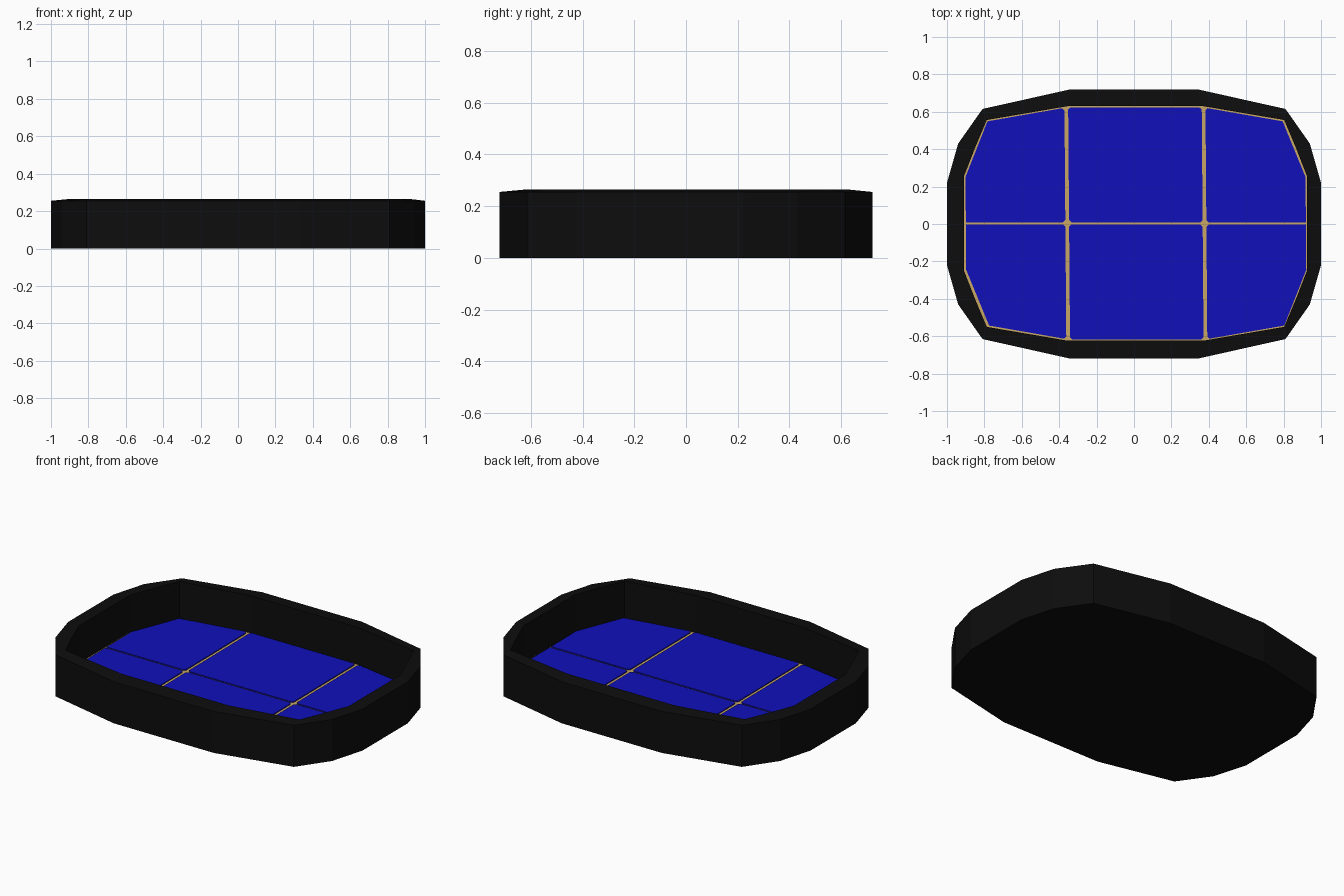
import bpy
import bmesh

if "Cube" in bpy.data.objects:
    bpy.data.objects.remove(bpy.data.objects["Cube"])


def material(name, rgb):
    m = bpy.data.materials.new(name)
    m.diffuse_color = (*rgb, 1)
    m.use_nodes = True
    m.node_tree.nodes["Principled BSDF"].inputs["Base Color"].default_value = m.diffuse_color
    return m


BLACK = material("black", (0.004, 0.004, 0.004))
BLUE = material("deep blue", (0.005, 0.005, 0.5))
TAN = material("tan", (0.58, 0.39, 0.125))


def add_object(name, bm, mat):
    bmesh.ops.recalc_face_normals(bm, faces=bm.faces[:])
    me = bpy.data.meshes.new(name)
    bm.to_mesh(me)
    bm.free()
    me.materials.append(mat)
    ob = bpy.data.objects.new(name, me)
    bpy.context.collection.objects.link(ob)
    return ob


def full_loop(quad, dx=0.0, dy=0.0):
    """Mirror a quarter outline (from +x side to +y side) into a full loop."""
    q2 = [(-x, y) for x, y in reversed(quad)]
    half = quad + q2
    return [(x + dx, y + dy) for x, y in half + [(-x, -y) for x, y in half]]


def slab(name, pts, z0, z1, mat):
    bm = bmesh.new()
    low = [bm.verts.new((x, y, z0)) for x, y in pts]
    top = [bm.verts.new((x, y, z1)) for x, y in pts]
    n = len(pts)
    for i in range(n):
        j = (i + 1) % n
        bm.faces.new((low[i], low[j], top[j], top[i]))
    bm.faces.new(low)
    bm.faces.new(top)
    return add_object(name, bm, mat)


FLOOR, PANEL = 0.035, 0.041
outer = full_loop([(1.0, 0.22), (0.94, 0.43), (0.81, 0.615), (0.34, 0.72)])
inner = full_loop([(0.918, 0.25), (0.857, 0.406), (0.795, 0.553), (0.362, 0.627)], 0.008, 0.003)

# Tray body: underside, outer wall, sloped rim, inner wall
bm = bmesh.new()
rings = [[bm.verts.new((x, y, z)) for x, y in loop] for loop, z in
         ((outer, 0), (outer, 0.255), (inner, 0.264), (inner, FLOOR - 0.01))]
for a, b in zip(rings, rings[1:]):
    for i in range(16):
        j = (i + 1) % 16
        bm.faces.new((a[i], a[j], b[j], b[i]))
bm.faces.new(rings[0])
bm.faces.new(rings[-1])
add_object("tray_body", bm, BLACK)

# Tan grout floor under the panels
slab("grout_floor", inner, FLOOR - 0.008, FLOOR, TAN)

# Six blue panels, with clipped corners where the grout lines meet
C = 0.012
for sy, side in ((1, "back"), (-1, "front")):
    def place(pts):
        # grout lines lean very slightly from front to back
        return [(x - 0.008 * y * sy + 0.01, sy * y + 0.003) for x, y in pts]

    y0, y1 = 0.006, 0.620
    half = [(0.357 - C, y0), (0.357, y0 + C), (0.357, y1 - C), (0.357 - C, y1)]
    middle = half + [(-x, y) for x, y in reversed(half)]
    slab("middle_panel_" + side, place(middle), FLOOR - 0.004, PANEL, BLUE)
    for sx, end in ((1, "right"), (-1, "left")):
        shape = [(0.377 + C, y0), (0.909, y0), (0.909, 0.248), (0.789, 0.546),
                 (0.377 + C, 0.616), (0.377, 0.616 - C), (0.377, y0 + C)]
        pts = place([(sx * x, y) for x, y in shape])
        slab("end_panel_%s_%s" % (side, end), pts, FLOOR - 0.004, PANEL, BLUE)
